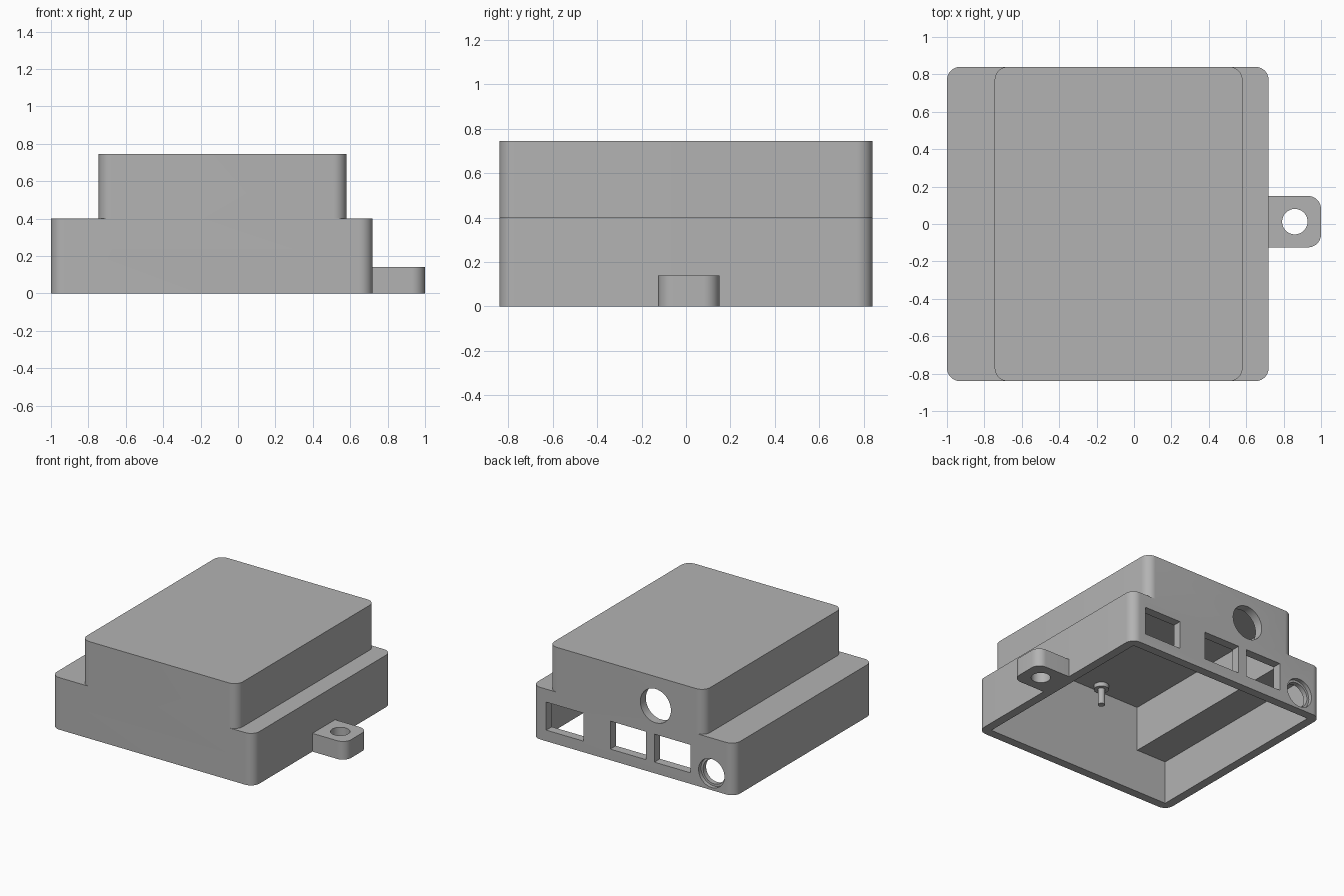
import bpy, bmesh, math
from mathutils import Matrix

cube = bpy.data.objects.get("Cube")
if cube:
    bpy.data.objects.remove(cube, do_unlink=True)

WALL = 0.067
HALF_Y = 0.84
RADIUS = 0.07

grey = bpy.data.materials.new("matte_grey")
grey.use_nodes = True
grey.diffuse_color = (0.45, 0.45, 0.45, 1)
grey.node_tree.nodes["Principled BSDF"].inputs["Base Color"].default_value = grey.diffuse_color


def finish(name, bm):
    bmesh.ops.recalc_face_normals(bm, faces=bm.faces)
    mesh = bpy.data.meshes.new(name)
    bm.to_mesh(mesh)
    bm.free()
    mesh.materials.append(grey)
    obj = bpy.data.objects.new(name, mesh)
    bpy.context.collection.objects.link(obj)
    return obj


def box(name, x, y, z, rounded=()):
    """Box from ranges; rounded lists the x signs whose upright edges are rounded."""
    bm = bmesh.new()
    centre = [(a + b) / 2 for a, b in (x, y, z)]
    size = [b - a for a, b in (x, y, z)]
    bmesh.ops.create_cube(bm, size=1, matrix=Matrix.Translation(centre) @ Matrix.Diagonal((*size, 1)))
    edges = [e for e in bm.edges
             if abs(e.verts[0].co.z - e.verts[1].co.z) > 0.01
             and (1 if e.verts[0].co.x > centre[0] else -1) in rounded]
    if edges:
        bmesh.ops.bevel(bm, geom=edges, offset=RADIUS, segments=10, profile=0.5, affect='EDGES')
    return finish(name, bm)


def cylinder(name, centre, radius, depth, along_y=False):
    bm = bmesh.new()
    turn = Matrix.Rotation(math.pi / 2 if along_y else 0, 4, 'X')
    bmesh.ops.create_cone(bm, cap_ends=True, segments=48, radius1=radius, radius2=radius,
                          depth=depth, matrix=Matrix.Translation(centre) @ turn)
    return finish(name, bm)


def combine(target, tool, operation):
    mod = target.modifiers.new(operation.lower(), 'BOOLEAN')
    mod.operation = operation
    mod.solver = 'EXACT'
    mod.object = tool
    bpy.context.view_layer.objects.active = target
    bpy.ops.object.modifier_apply(modifier=mod.name)
    bpy.data.objects.remove(tool, do_unlink=True)


def smooth(obj):
    bpy.ops.object.select_all(action='DESELECT')
    obj.select_set(True)
    bpy.context.view_layer.objects.active = obj
    bpy.ops.object.shade_smooth_by_angle(angle=math.radians(30))


# Stepped outer shell
Y = (-HALF_Y, HALF_Y)
case = box("case", (-1, 0.72), Y, (0, 0.4), (-1, 1))
combine(case, box("upper", (-0.745, 0.58), Y, (0.2, 0.745), (-1, 1)), 'UNION')

# Hollow inside, open at the bottom
INNER_Y = (-HALF_Y + WALL, HALF_Y - WALL)
combine(case, box("lower_hollow", (-1 + WALL, 0.72 - WALL), INNER_Y, (-0.1, 0.4 - WALL)), 'DIFFERENCE')
combine(case, box("upper_hollow", (-0.745 + WALL, 0.58 - WALL), INNER_Y, (-0.05, 0.745 - WALL)), 'DIFFERENCE')

# Square ports in the back wall
for left, right in ((0.285, 0.6), (-0.25, 0.055), (-0.625, -0.32)):
    combine(case, box("port", (left, right), (0.7, 0.9), (0.085, 0.3)), 'DIFFERENCE')

# Cable hole, and a socket hole with a shallow counterbore
for x, y, z, radius in ((-0.33, HALF_Y, 0.52, 0.13),
                        (-0.805, HALF_Y, 0.13, 0.093),
                        (-0.805, HALF_Y + 0.07, 0.13, 0.11)):
    combine(case, cylinder("hole", (x, y, z), radius, 0.2, True), 'DIFFERENCE')
smooth(case)

# Mounting lug with a screw hole
lug = box("mounting_lug", (0.715, 1), (-0.125, 0.15), (0, 0.14), (1,))
combine(lug, cylinder("screw_hole", (0.86, 0.0125, 0.07), 0.068, 0.3), 'DIFFERENCE')
smooth(lug)

# Peg with a collar under the ceiling
ceiling = 0.745 - WALL
smooth(cylinder("peg_collar", (-0.29, -0.7, ceiling - 0.015), 0.052, 0.034))
smooth(cylinder("peg", (-0.29, -0.7, ceiling - 0.075), 0.025, 0.16))
